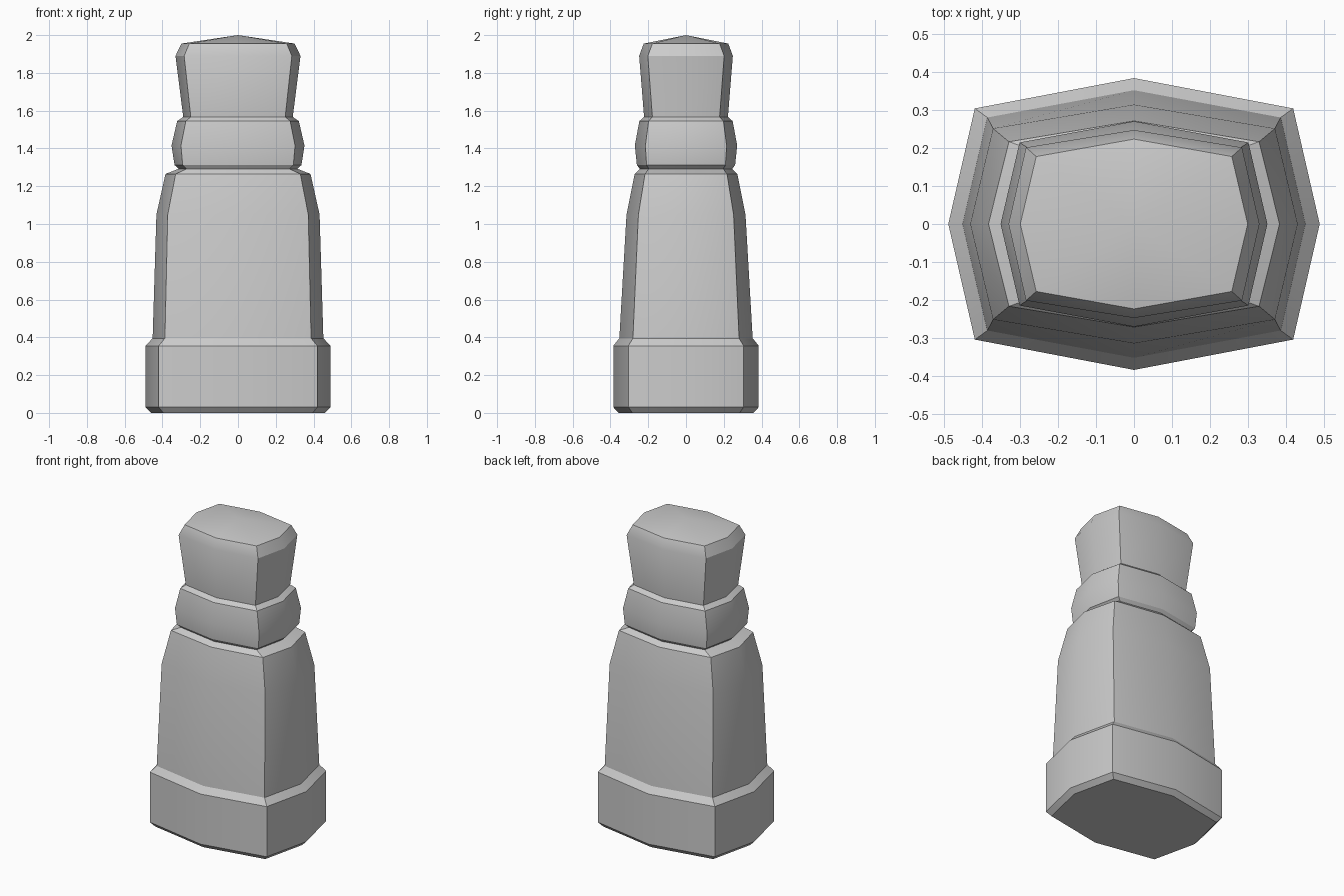
import bpy, bmesh, math

if "Cube" in bpy.data.objects:
    bpy.data.objects.remove(bpy.data.objects["Cube"])

# Each level: z, side half-width, corner x, front half-depth, corner y
LEVELS = [
    # plinth with chamfered foot
    (0.000, 0.460, 0.395, 0.357, 0.284),
    (0.030, 0.490, 0.420, 0.385, 0.305),
    (0.355, 0.490, 0.420, 0.385, 0.305),
    # tapering body and shoulder
    (0.395, 0.452, 0.387, 0.353, 0.281),
    (1.050, 0.432, 0.372, 0.315, 0.252),
    (1.265, 0.384, 0.330, 0.272, 0.217),
    # neck groove
    (1.292, 0.315, 0.272, 0.245, 0.197),
    # collar
    (1.312, 0.336, 0.293, 0.260, 0.209),
    (1.415, 0.352, 0.302, 0.271, 0.215),
    (1.545, 0.322, 0.276, 0.247, 0.198),
    # head, flaring upward
    (1.567, 0.290, 0.250, 0.222, 0.178),
    (1.890, 0.331, 0.285, 0.248, 0.202),
    (1.955, 0.300, 0.258, 0.224, 0.178),
]


def ring(bm, z, a, c, b, d):
    """Eight-sided bowed rectangle."""
    pts = [(a, 0), (c, d), (0, b), (-c, d), (-a, 0), (-c, -d), (0, -b), (c, -d)]
    return [bm.verts.new((x, y, z)) for x, y in pts]


bm = bmesh.new()
rings = [ring(bm, *lv) for lv in LEVELS]

# side walls
for lo, hi in zip(rings, rings[1:]):
    for i in range(8):
        j = (i + 1) % 8
        bm.faces.new((lo[i], lo[j], hi[j], hi[i]))

# flat underside and shallow peaked top
bm.faces.new(rings[0][::-1])
apex = bm.verts.new((0, 0, 2.0))
for i in range(8):
    bm.faces.new((rings[-1][i], rings[-1][(i + 1) % 8], apex))

bmesh.ops.recalc_face_normals(bm, faces=bm.faces)
mesh = bpy.data.meshes.new("pawn_figure")
bm.to_mesh(mesh)
bm.free()
obj = bpy.data.objects.new("pawn_figure", mesh)
bpy.context.collection.objects.link(obj)

# soft facets, crisp corners
bpy.context.view_layer.objects.active = obj
obj.select_set(True)
bpy.ops.object.shade_smooth_by_angle(angle=math.radians(30))
